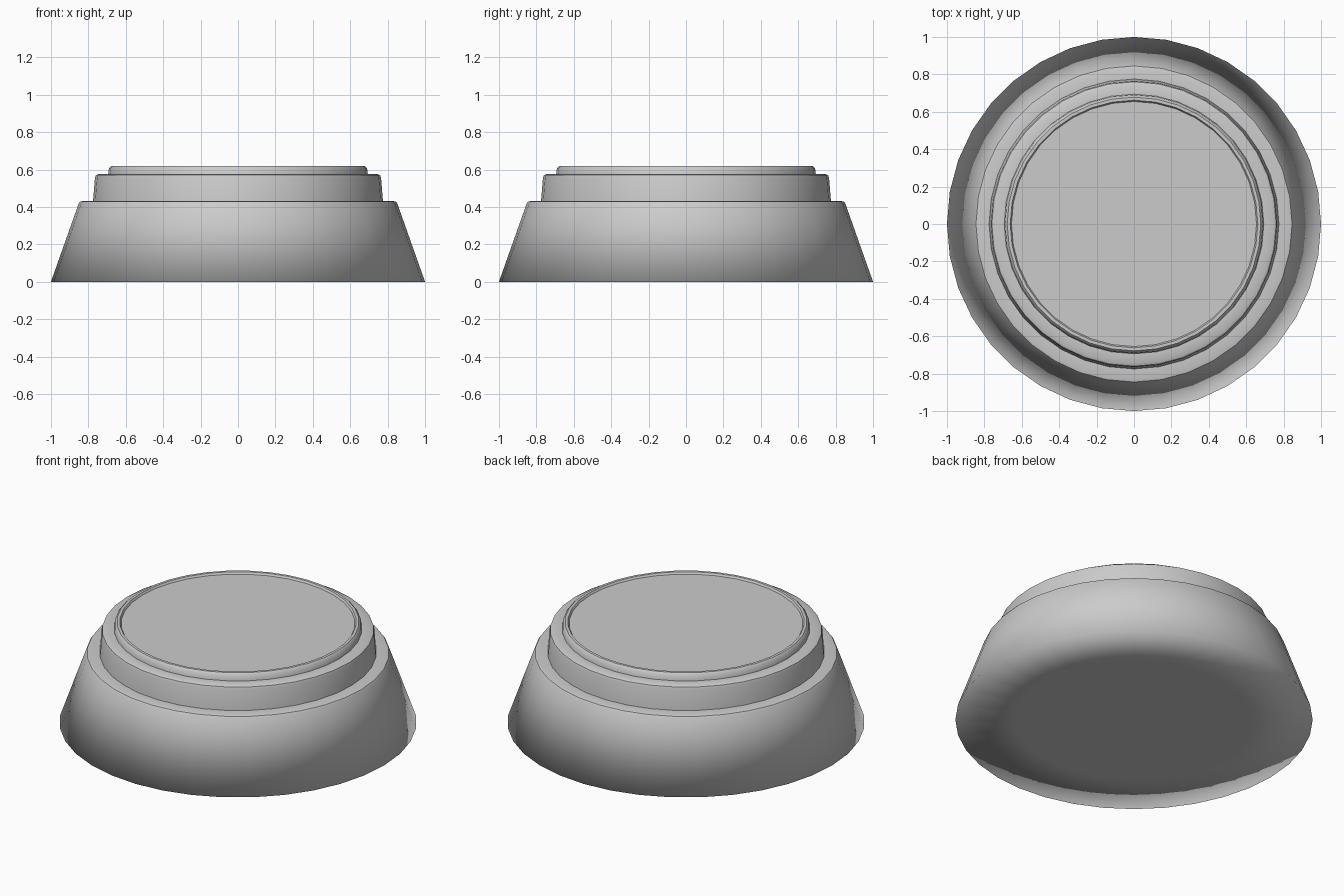
import bpy, bmesh, math

if "Cube" in bpy.data.objects:
    bpy.data.objects.remove(bpy.data.objects["Cube"])

SIDES = 36


def lathe(name, profile):
    """Revolve an (r, z) profile around z and cap both ends."""
    bm = bmesh.new()
    rings = []
    for r, z in profile:
        rings.append([bm.verts.new((r * math.cos(2 * math.pi * i / SIDES),
                                    r * math.sin(2 * math.pi * i / SIDES), z))
                      for i in range(SIDES)])
    for a, b in zip(rings, rings[1:]):
        for i in range(SIDES):
            j = (i + 1) % SIDES
            bm.faces.new((a[i], a[j], b[j], b[i]))
    bm.faces.new(rings[0][::-1])
    bm.faces.new(rings[-1])
    bm.normal_update()
    # smooth surface, crisp steps, soft shading round the base edge
    for f in bm.faces:
        f.smooth = True
    for e in bm.edges:
        at_base = all(v.co.z < 1e-4 for v in e.verts)
        e.smooth = at_base or e.calc_face_angle(0) < math.radians(40)
    mesh = bpy.data.meshes.new(name)
    bm.to_mesh(mesh)
    bm.free()
    obj = bpy.data.objects.new(name, mesh)
    bpy.context.collection.objects.link(obj)
    return obj


profile = [
    (0.66, 0.0), (1.0, 0.0),                      # flat underside
    (0.852, 0.418), (0.845, 0.428), (0.83, 0.432),  # sloped wall, soft rim
    (0.775, 0.432),                               # lower ledge
    (0.765, 0.555), (0.76, 0.57), (0.745, 0.577),  # middle step
    (0.694, 0.577),                               # upper ledge
    (0.69, 0.608), (0.678, 0.62),                 # top ring
    (0.662, 0.62), (0.655, 0.608), (0.60, 0.608),  # slightly sunken top
]
lathe("stepped_round_base", profile)
